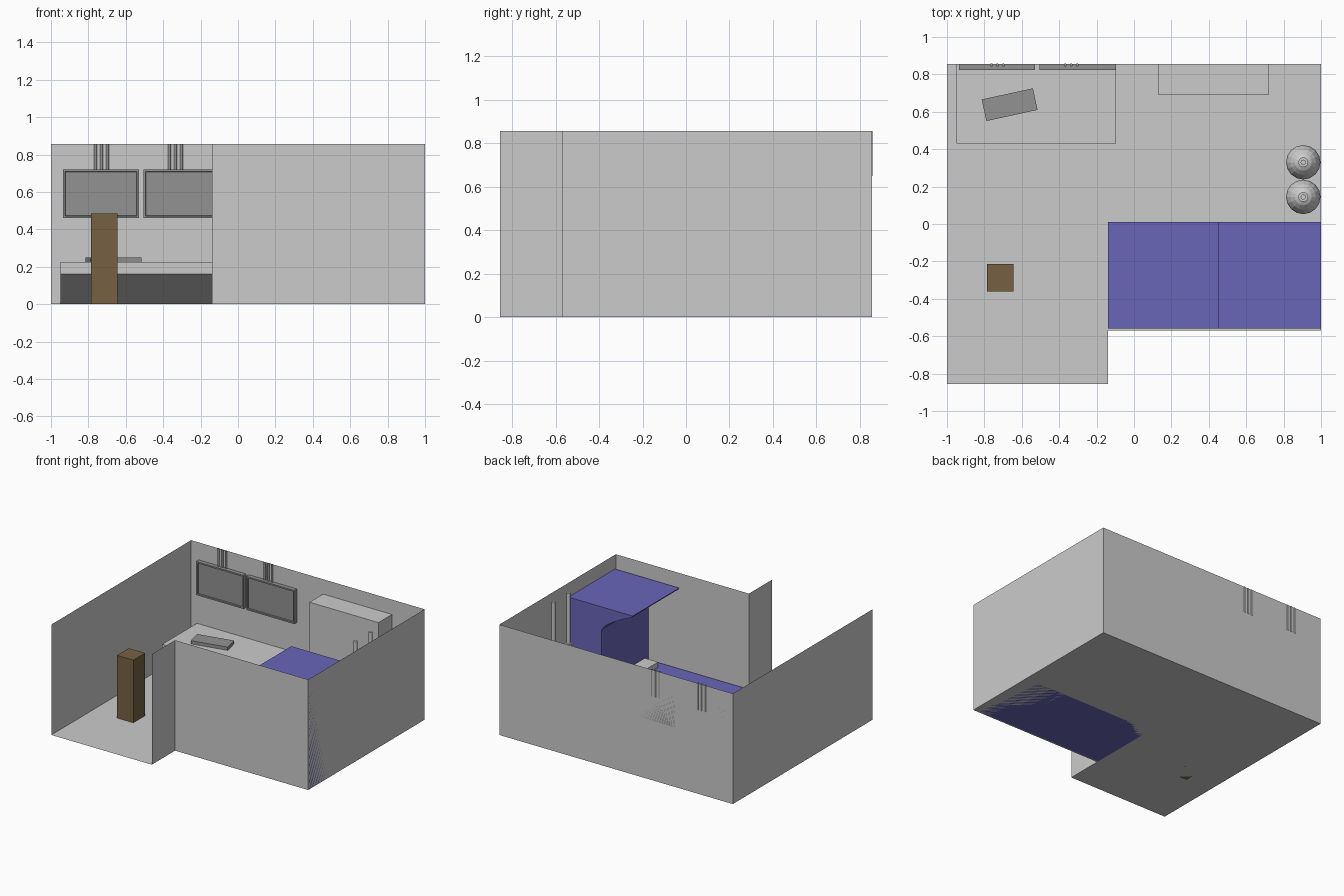
import bpy, bmesh, math

if "Cube" in bpy.data.objects:
    bpy.data.objects.remove(bpy.data.objects["Cube"])

H = 0.855  # wall height


def material(name, rgb):
    m = bpy.data.materials.new(name)
    m.diffuse_color = (*rgb, 1)
    m.use_nodes = True
    m.node_tree.nodes["Principled BSDF"].inputs["Base Color"].default_value = m.diffuse_color
    return m


BLUE = material("blue", (0.14, 0.13, 0.48))
BROWN = material("brown", (0.18, 0.12, 0.055))
DARK = material("dark_grey", (0.29, 0.29, 0.29))


def finish(bm, name, mat=None):
    mesh = bpy.data.meshes.new(name)
    bm.to_mesh(mesh)
    bm.free()
    ob = bpy.data.objects.new(name, mesh)
    bpy.context.collection.objects.link(ob)
    if mat:
        mesh.materials.append(mat)
    return ob


def box(name, lo, hi, mat=None):
    bm = bmesh.new()
    bmesh.ops.create_cube(bm, size=1)
    for v in bm.verts:
        v.co = [a + (c + 0.5) * (b - a) for a, b, c in zip(lo, hi, v.co)]
    return finish(bm, name, mat)


def extrusion(name, points, offset, mat=None):
    # Solid made by sweeping a closed 3D outline along an offset
    bm = bmesh.new()
    face = bm.faces.new([bm.verts.new(p) for p in points])
    new = bmesh.ops.extrude_face_region(bm, geom=[face], use_keep_orig=True)["geom"]
    bmesh.ops.translate(bm, vec=offset, verts=[g for g in new if isinstance(g, bmesh.types.BMVert)])
    bmesh.ops.recalc_face_normals(bm, faces=bm.faces)
    return finish(bm, name, mat)


def lathe(name, profile, x, y, sides, mat=None):
    bm = bmesh.new()
    vs = [bm.verts.new((r, 0, z)) for r, z in profile]
    es = [bm.edges.new(p) for p in zip(vs, vs[1:])]
    bmesh.ops.spin(bm, geom=vs + es, cent=(0, 0, 0), axis=(0, 0, 1),
                   angle=math.tau, steps=sides, use_duplicate=False)
    bmesh.ops.remove_doubles(bm, verts=bm.verts, dist=1e-5)
    bmesh.ops.recalc_face_normals(bm, faces=bm.faces)
    ob = finish(bm, name, mat)
    ob.location = (x, y, 0)
    return ob


# Room shell: L-shaped floor with thin walls, open at the front left
outline = [(-0.14, -0.855), (-0.14, -0.57), (1, -0.57), (1, 0.855), (-1, 0.855), (-1, -0.855)]
bm = bmesh.new()
low = [bm.verts.new((x, y, 0)) for x, y in outline]
top = [bm.verts.new((x, y, H)) for x, y in outline]
bm.faces.new(low)
for i in range(5):
    bm.faces.new((low[i + 1], low[i], top[i], top[i + 1]))
finish(bm, "room_shell")

# Bunk: low platform, upright back and curved overhanging hood
bunk = [(-0.14, 0), (1, 0), (1, 0.745), (0.45, 0.745), (0.46, 0.73), (0.53, 0.70),
        (0.61, 0.657), (0.68, 0.61), (0.715, 0.57), (0.715, 0.12), (-0.14, 0.12)]
extrusion("bunk", [(x, -0.56, z) for x, z in bunk], (0, 0.57, 0), BLUE)
box("pillow", (0.585, -0.495, 0.12), (0.70, -0.06, 0.16))

# Desk against the back wall with a sloping underside
desk = [(0.855, 0), (0.43, 0.16), (0.43, 0.225), (0.855, 0.225)]
extrusion("desk", [(-0.95, y, z) for y, z in desk], (0.855, 0, 0))

# Keyboard lying askew on the desk
keyboard = box("keyboard", (-0.14, -0.059, 0), (0.14, 0.059, 0.025), DARK)
keyboard.location = (-0.665, 0.638, 0.225)
keyboard.rotation_euler.z = math.radians(12.3)

# Wall screens with recessed panels, each hung from three pipes
for side, x0, x1, px in (("left", -0.935, -0.53, -0.73), ("right", -0.505, -0.095, -0.335)):
    screen = box(side + "_screen", (x0, 0.823, 0.46), (x1, 0.855, 0.72), DARK)
    bm = bmesh.new()
    bm.from_mesh(screen.data)
    bm.normal_update()
    front = [f for f in bm.faces if f.normal.y < -0.9]
    bmesh.ops.inset_region(bm, faces=front, thickness=0.016)
    bmesh.ops.inset_region(bm, faces=front, thickness=0.002, depth=-0.01)
    bm.to_mesh(screen.data)
    bm.free()
    for k in (-1, 0, 1):
        lathe(side + "_screen_pipe", [(0, 0.65), (0.008, 0.65), (0.008, H), (0, H)],
              px + k * 0.032, 0.85, 12, DARK)

# Cabinet on the back wall and free-standing post
box("cabinet", (0.13, 0.69, 0), (0.72, 0.855, 0.74))
box("post", (-0.785, -0.36, 0), (-0.645, -0.215, 0.485), BROWN)

# Two tanks with domed shoulders and a pipe rising from each
tank = [(0, 0), (0.092, 0), (0.092, 0.34), (0.085, 0.375), (0.068, 0.41), (0.045, 0.435),
        (0.026, 0.445), (0.026, 0.465), (0.014, 0.465), (0.014, H), (0, H)]
for y in (0.33, 0.145):
    lathe("tank", tank, 0.905, y, 16)
